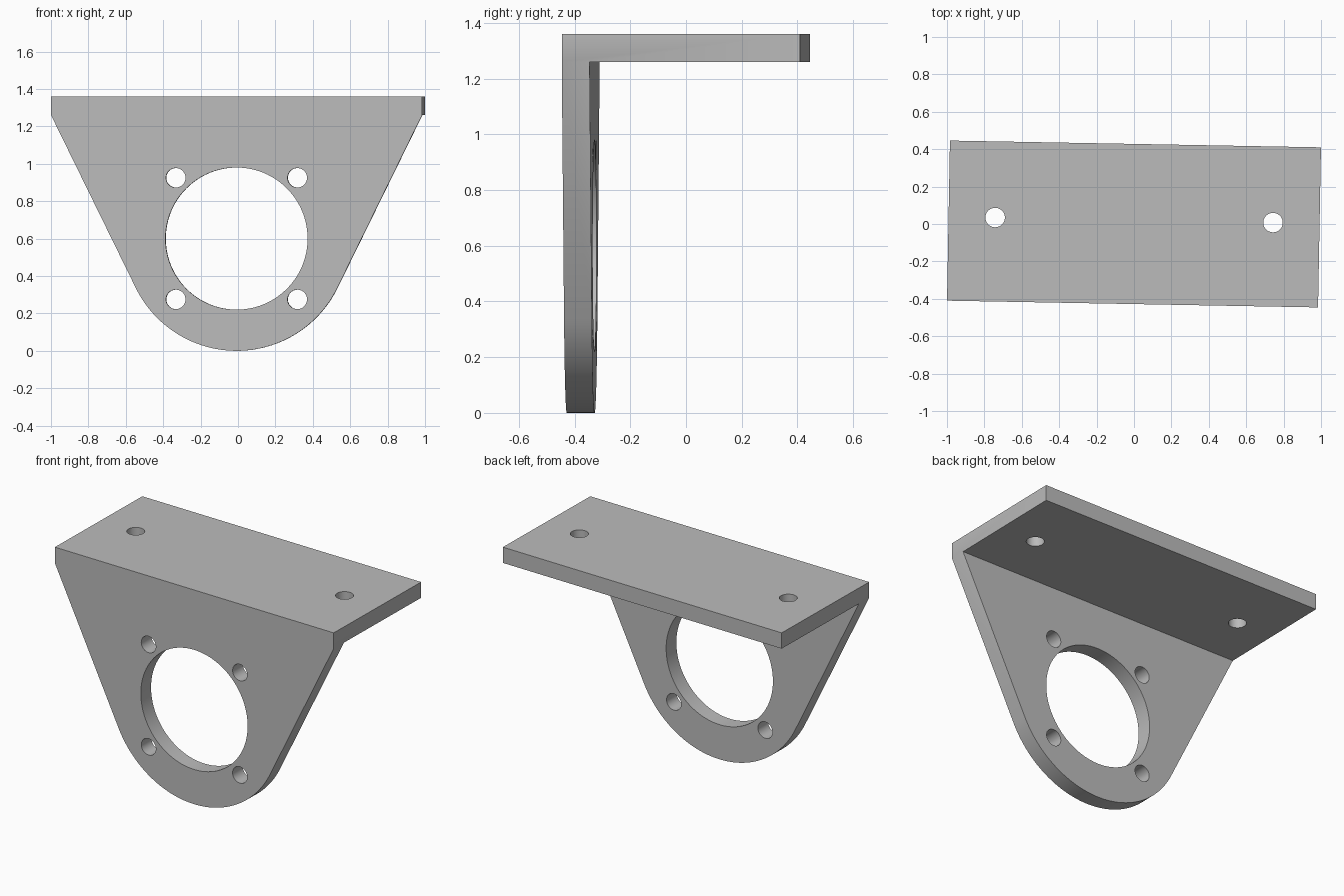
import bpy
import bmesh
from math import sin, cos, pi, radians, acos, atan2, hypot
from mathutils import Matrix, Vector

if "Cube" in bpy.data.objects:
    bpy.data.objects.remove(bpy.data.objects["Cube"], do_unlink=True)

HALF_W, HALF_D = 0.992, 0.428      # top plate half sizes
THICK, TOP = 0.10, 1.36
SHELF = TOP - THICK                # underside of the top plate
RING_Z, RING_R, BORE_R = 0.6, 0.6, 0.38
BOLT_R, BOLT_OFF = 0.052, 0.325
TURN = -0.0182                     # slight yaw of the whole bracket

grey = bpy.data.materials.new("plain grey")
grey.use_nodes = True
colour = (0.5, 0.5, 0.5, 1)
grey.diffuse_color = colour
grey.node_tree.nodes["Principled BSDF"].inputs["Base Color"].default_value = colour


def make_object(name, bm):
    bmesh.ops.recalc_face_normals(bm, faces=bm.faces)
    mesh = bpy.data.meshes.new(name)
    bm.to_mesh(mesh)
    bm.free()
    mesh.materials.append(grey)
    obj = bpy.data.objects.new(name, mesh)
    bpy.context.collection.objects.link(obj)
    return obj


def combine(target, other, operation):
    mod = target.modifiers.new(operation.lower(), "BOOLEAN")
    mod.operation, mod.solver, mod.object = operation, "EXACT", other
    bpy.context.view_layer.objects.active = target
    bpy.ops.object.modifier_apply(modifier=mod.name)
    bpy.data.objects.remove(other, do_unlink=True)


def drill(target, centre, radius, along_y=False, segments=48):
    bm = bmesh.new()
    turn = Matrix.Rotation(radians(90), 4, "X") if along_y else Matrix()
    bmesh.ops.create_cone(bm, cap_ends=True, segments=segments, radius1=radius,
                          radius2=radius, depth=THICK * 3,
                          matrix=Matrix.Translation(centre) @ turn)
    cutter = make_object("drill_cutter", bm)
    cutter.hide_render = True
    combine(target, cutter, "DIFFERENCE")


# Front plate: straight sides running tangent into a round bottom
rise = SHELF - RING_Z
start = atan2(rise, HALF_W) - acos(RING_R / hypot(HALF_W, rise))
steps = 64
profile = [(HALF_W, SHELF)]
for i in range(steps + 1):
    a = start + (-pi - 2 * start) * i / steps
    profile.append((RING_R * cos(a), RING_Z + RING_R * sin(a)))
profile.append((-HALF_W, SHELF))
bm = bmesh.new()
face = bm.faces.new([bm.verts.new((x, -HALF_D, z)) for x, z in profile])
extruded = bmesh.ops.extrude_face_region(bm, geom=[face])["geom"]
bmesh.ops.translate(bm, vec=(0, THICK, 0),
                    verts=[g for g in extruded if isinstance(g, bmesh.types.BMVert)])
bracket = make_object("mounting_bracket", bm)

# Top plate
bm = bmesh.new()
bmesh.ops.create_cube(bm, size=1, matrix=Matrix.Translation((0, 0, TOP - THICK / 2))
                      @ Matrix.Diagonal((2 * HALF_W, 2 * HALF_D, THICK, 1)))
combine(bracket, make_object("top_plate", bm), "UNION")

# Large bore, its four bolt holes, and two holes in the top plate
plate_y = -HALF_D + THICK / 2
drill(bracket, Vector((0, plate_y, RING_Z)), BORE_R, True, 96)
for side in (-1, 1):
    for up in (-1, 1):
        drill(bracket, Vector((side * BOLT_OFF, plate_y, RING_Z + up * BOLT_OFF)), BOLT_R, True)
    drill(bracket, Vector((side * 0.743, 0.021, TOP - THICK / 2)), BOLT_R)

# Yaw, and smooth the round surfaces only
bracket.data.transform(Matrix.Rotation(TURN, 4, "Z"))
bpy.ops.object.select_all(action="DESELECT")
bracket.select_set(True)
bpy.context.view_layer.objects.active = bracket
bpy.ops.object.shade_smooth_by_angle(angle=radians(30))
